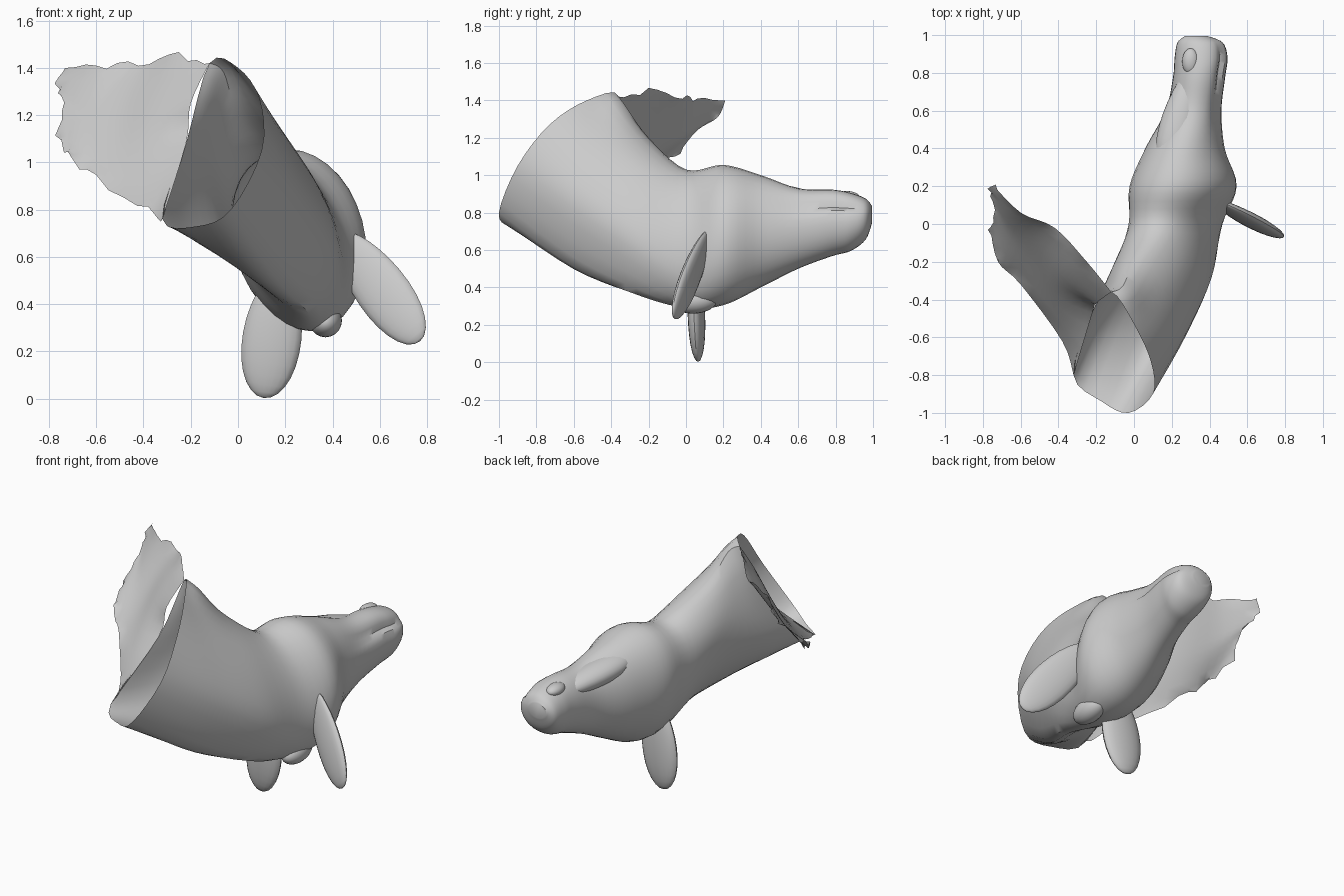
import bpy, bmesh, math, random
from mathutils import Vector, Matrix

if "Cube" in bpy.data.objects:
    bpy.data.objects.remove(bpy.data.objects["Cube"])
random.seed(4)

grey = bpy.data.materials.new("pale grey skin")
grey.use_nodes = True
GREY = (0.6, 0.6, 0.6, 1)
grey.diffuse_color = GREY
grey.node_tree.nodes["Principled BSDF"].inputs["Base Color"].default_value = GREY


def spline(points, steps, closed=False):
    """Smooth curve through the points."""
    pts, out = [Vector(p) for p in points], []
    n = len(pts)
    pick = (lambda i: pts[i % n]) if closed else (lambda i: pts[max(0, min(n - 1, i))])
    for i in range(n if closed else n - 1):
        a, b, c, d = (pick(i + k) for k in (-1, 0, 1, 2))
        for s in range(steps):
            t = s / steps
            out.append(0.5 * (2 * b + (c - a) * t + (2 * a - 5 * b + 4 * c - d) * t * t
                              + (3 * b - a - 3 * c + d) * t ** 3))
    return out if closed else out + [pts[-1].copy()]


def finish(name, bm):
    mesh = bpy.data.meshes.new(name)
    bmesh.ops.recalc_face_normals(bm, faces=bm.faces)
    bm.to_mesh(mesh)
    bm.free()
    obj = bpy.data.objects.new(name, mesh)
    bpy.context.collection.objects.link(obj)
    mesh.materials.append(grey)
    bpy.ops.object.select_all(action='DESELECT')
    obj.select_set(True)
    bpy.context.view_layer.objects.active = obj
    bpy.ops.object.shade_smooth_by_angle(angle=math.radians(40))
    return obj


def loft(name, rows, steps, closed=False, cap=False, ragged=0):
    """Skin a smooth surface across rows that hold equal point counts."""
    grid = list(zip(*[spline(col, steps) for col in zip(*rows)]))
    if ragged:
        for r in grid[1:]:
            r[0].z += random.uniform(-ragged, ragged)
            r[-1].z += random.uniform(-ragged, ragged)
        for p in grid[-1]:
            p.x += random.uniform(-ragged, ragged)
    bm = bmesh.new()
    vs = [[bm.verts.new(p) for p in r] for r in grid]
    n = len(vs[0])
    for a, b in zip(vs, vs[1:]):
        for i in range(n if closed else n - 1):
            j = (i + 1) % n
            bm.faces.new((a[i], a[j], b[j], b[i]))
    if cap:
        bm.faces.new(vs[0])
    return finish(name, bm)


def head_ring(y, cx, cz, rx, rz, lean, groove):
    """Oval section, leaning to one side, with a dent along the lip."""
    ring = []
    for k in range(32):
        a = math.tau * k / 32
        dent = 1 - groove * math.exp(-((a - 0.95) / 0.17) ** 2)
        z = rz * math.cos(a) * dent
        ring.append(Vector((cx + rx * math.sin(a) * dent - lean * z, y, cz + z)))
    return ring


# Body: closed snout, broad chest, hollow flaring rear
sections = [
    (0.995, 0.33, 0.79, 0.06, 0.045, 0, 0), (0.96, 0.35, 0.765, 0.12, 0.11, 0, 0.05),
    (0.88, 0.355, 0.75, 0.14, 0.155, 0, 0.16), (0.78, 0.345, 0.745, 0.138, 0.178, 0, 0.18),
    (0.6, 0.315, 0.715, 0.148, 0.215, 0, 0.1), (0.4, 0.27, 0.70, 0.21, 0.30, 0.05, 0),
    (0.2, 0.26, 0.68, 0.28, 0.375, 0.12, 0), (0.0, 0.22, 0.66, 0.235, 0.37, 0.22, 0)]
waist = [(0, -.2, 1.2), (.2, -.26, 1.1), (.36, -.28, .85), (.41, -.28, .6),
         (.3, -.26, .36), (.1, -.25, .48), (-.06, -.22, .72), (-.1, -.2, 1)]
flare = [(-.06, -.33, 1.38), (.08, -.45, 1.28), (.21, -.55, 1.08), (.27, -.6, .82),
         (.16, -.6, .51), (-.04, -.6, .58), (-.22, -.55, .74), (-.17, -.36, 1.05)]
rim = [(-.12, -.36, 1.42), (0, -.53, 1.4), (.09, -.73, 1.27), (.1, -.9, 1.05),
       (-.03, -1, .8), (-.17, -.94, .73), (-.32, -.8, .76), (-.22, -.47, 1.08)]
rings = [head_ring(*s) for s in sections]
rings += [spline(r, 4, closed=True) for r in (waist, flare, rim)]
loft("body", rings, 5, closed=True, cap=True)

# Tail fluke: thin sheet sweeping off the open rim
fluke = [
    [(-.12, -.36, 1.42), (-.2, -.42, 1.25), (-.22, -.47, 1.08), (-.32, -.8, .76)],
    [(-.25, -.2, 1.45), (-.35, -.28, 1.25), (-.38, -.4, 1.05), (-.38, -.62, .8)],
    [(-.42, -.02, 1.42), (-.5, -.1, 1.25), (-.54, -.22, 1.08), (-.6, -.32, .93)],
    [(-.6, .06, 1.4), (-.66, .02, 1.27), (-.68, -.05, 1.17), (-.72, -.2, 1.03)],
    [(-.75, .21, 1.4), (-.77, .17, 1.31), (-.74, .06, 1.24), (-.76, -.03, 1.13)]]
loft("tail_fluke", [spline(c, 4) for c in fluke], 4, ragged=0.02)


def blob(name, centre, axis, flat, size, taper=0):
    """Ellipsoid: long axis, thin direction and half sizes (width, thin, length)."""
    z = Vector(axis).normalized()
    y = Vector(flat)
    y = (y - z * y.dot(z)).normalized()
    turn = Matrix((y.cross(z), y, z)).transposed()
    bm = bmesh.new()
    bmesh.ops.create_uvsphere(bm, u_segments=20, v_segments=14, radius=1)
    for v in bm.verts:
        w = 1 + taper * v.co.z
        v.co = turn @ Vector((v.co.x * size[0] * w, v.co.y * size[1] * w, v.co.z * size[2]))
        v.co += Vector(centre)
    return finish(name, bm)


# Flippers
blob("left_flipper", (.6, .03, .47), (.3, -.17, -.4), (.25, 1, 0), (.115, .035, .3), 0.12)
blob("right_flipper", (.145, .055, .265), (-.07, .02, -.5), (.1, 1, 0), (.125, .045, .265), 0.08)
# Belly ridge between the flippers
blob("belly_ridge", (.37, .05, .33), (0, 1, .1), (0, 0, 1), (.07, .07, .12))
# Raised crown and nose on top of the head
blob("crown", (.25, .56, .87), (.16, .6, -.1), (0, 0, 1), (.1, .07, .3), -0.25)
blob("nose", (.3, .86, .88), (0, 1, 0), (0, 0, 1), (.045, .035, .07))
